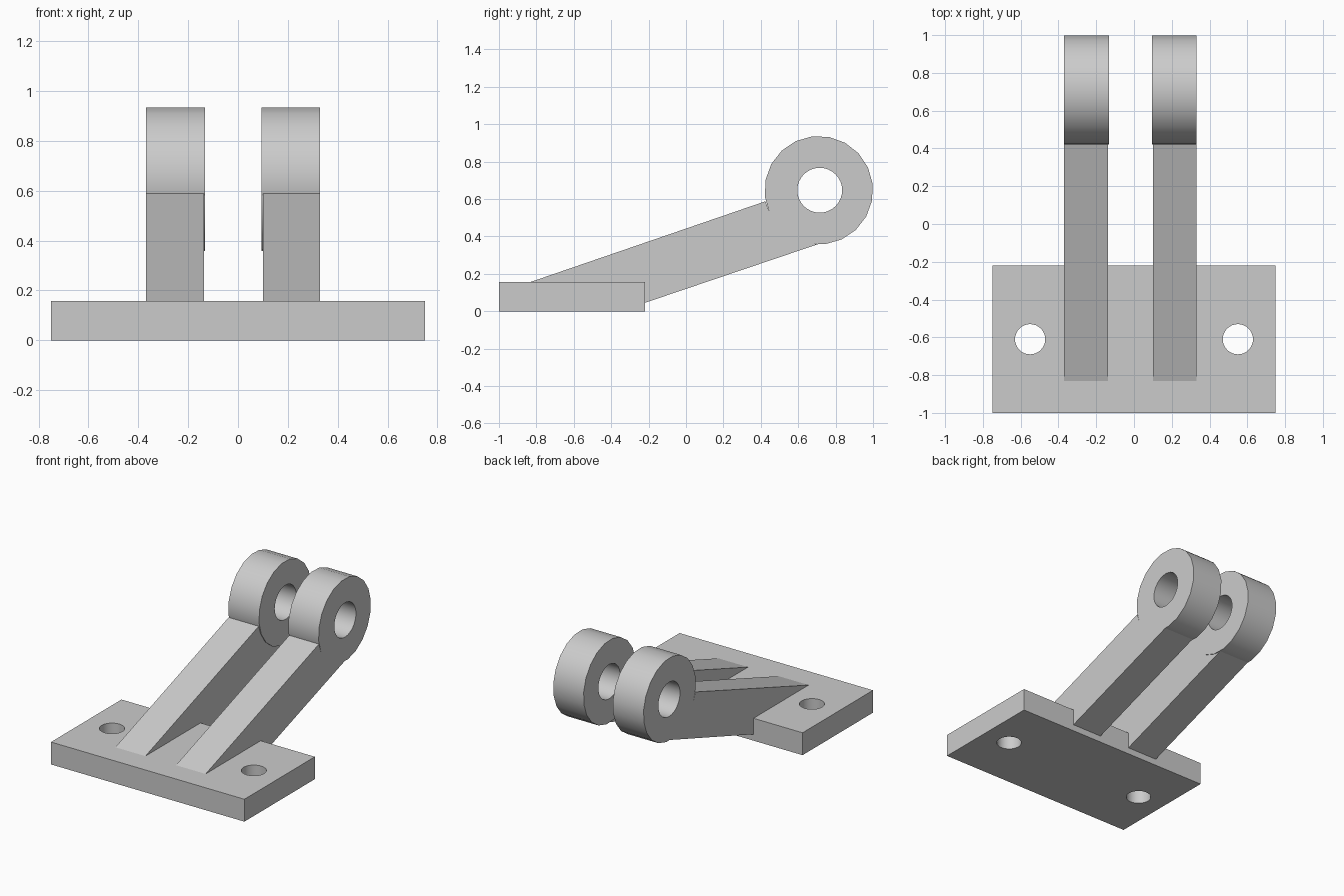
import bpy
import bmesh
from math import cos, sin, radians
from mathutils import Matrix, Vector

default = bpy.data.objects.get("Cube")
if default:
    bpy.data.objects.remove(default, do_unlink=True)

grey = bpy.data.materials.new("plain_grey")
grey.use_nodes = True
grey.diffuse_color = (0.6, 0.6, 0.6, 1)
grey.node_tree.nodes["Principled BSDF"].inputs["Base Color"].default_value = (0.6, 0.6, 0.6, 1)

# Maps a profile drawn in (y, z) and extruded along x into model space
SIDEWAYS = Matrix(((0, 0, 1, 0), (1, 0, 0, 0), (0, 1, 0, 0), (0, 0, 0, 1)))


def circle(cx, cy, radius, sides, start=0.0):
    angles = [radians(start + 360 * i / sides) for i in range(sides)]
    return [(cx + radius * cos(a), cy + radius * sin(a)) for a in angles]


def extruded(name, loops, low, high, matrix=Matrix.Identity(4)):
    """Solid from an outline plus hole loops, extruded from low to high."""
    bm = bmesh.new()
    edges = []
    for loop in loops:
        verts = [bm.verts.new((u, v, low)) for u, v in loop]
        edges += [bm.edges.new((verts[i - 1], verts[i])) for i in range(len(verts))]
    bmesh.ops.triangle_fill(bm, edges=edges, use_beauty=True, use_dissolve=False)
    result = bmesh.ops.extrude_face_region(bm, geom=bm.faces[:])
    moved = [g for g in result["geom"] if isinstance(g, bmesh.types.BMVert)]
    bmesh.ops.translate(bm, verts=moved, vec=Vector((0, 0, high - low)))
    bmesh.ops.transform(bm, matrix=matrix, verts=bm.verts[:])
    bmesh.ops.recalc_face_normals(bm, faces=bm.faces[:])
    mesh = bpy.data.meshes.new(name)
    bm.to_mesh(mesh)
    bm.free()
    mesh.materials.append(grey)
    obj = bpy.data.objects.new(name, mesh)
    bpy.context.collection.objects.link(obj)
    bpy.ops.object.select_all(action="DESELECT")
    obj.select_set(True)
    bpy.context.view_layer.objects.active = obj
    bpy.ops.object.shade_smooth_by_angle(angle=radians(30))
    return obj


# Base plate with two bolt holes
back, top = -0.22, 0.157
outline = [(-0.75, -1), (0.75, -1), (0.75, back), (-0.75, back)]
holes = [circle(x, -0.61, 0.08, 32) for x in (-0.55, 0.55)]
extruded("base_plate", [outline] + holes, 0, top)

# Eye profile, and arm profile that ends along the rim of the eye
rim = circle(0.71, 0.647, 0.29, 20, start=7)
bore = circle(0.715, 0.647, 0.12, 32)
arm = [(-0.83, top), (0.425, 0.588)] + rim[11:15] + [(0.71, 0.36), (back, 0.045), (back, top)]

# Two arms, each carrying an eye slightly wider on its inner side
for side, arm_span, eye_span in (
    ("right", (-0.37, -0.137), (-0.37, -0.132)),
    ("left", (0.1, 0.33), (0.095, 0.33)),
):
    extruded(side + "_arm", [arm], *arm_span, SIDEWAYS)
    extruded(side + "_eye", [rim, bore], *eye_span, SIDEWAYS)
